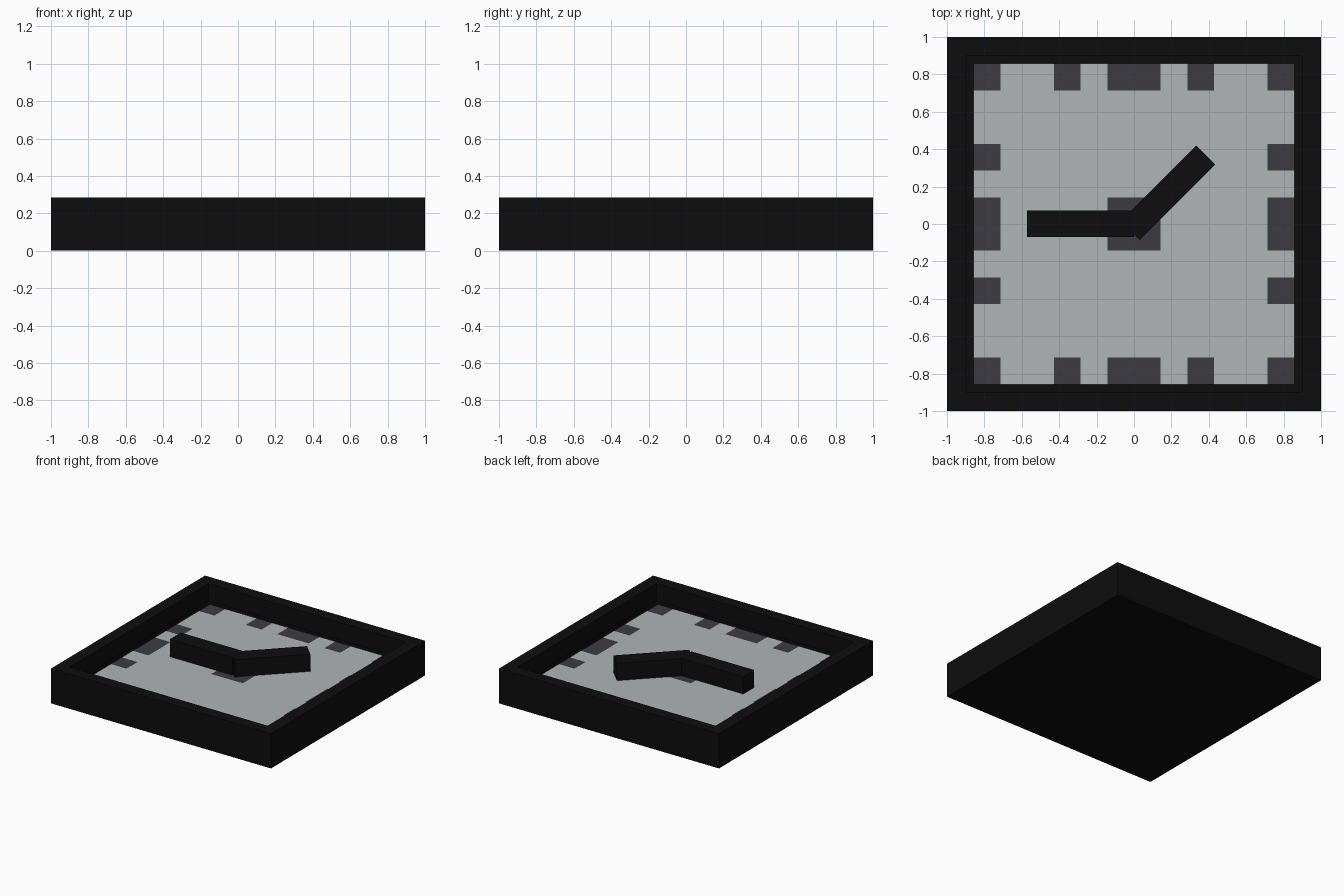
import bpy, bmesh, math
from mathutils import Matrix, Vector

if "Cube" in bpy.data.objects:
    bpy.data.objects.remove(bpy.data.objects["Cube"])

U = 1 / 7            # one design unit
FLOOR, TOP = U, 2 * U


def material(name, rgb):
    m = bpy.data.materials.new(name)
    m.diffuse_color = (*rgb, 1)
    m.use_nodes = True
    m.node_tree.nodes["Principled BSDF"].inputs["Base Color"].default_value = m.diffuse_color
    return m


BLACK = material("black", (0.004, 0.004, 0.004))
PALE = material("pale grey", (0.44, 0.46, 0.465))
DARK = material("dark grey", (0.046, 0.043, 0.053))


def finish(name, bm, *mats):
    me = bpy.data.meshes.new(name)
    bm.to_mesh(me)
    bm.free()
    for m in mats:
        me.materials.append(m)
    ob = bpy.data.objects.new(name, me)
    bpy.context.collection.objects.link(ob)
    return ob


# Square tray: box with its top face inset, then the inner rim dropped to the floor
bm = bmesh.new()
bmesh.ops.create_cube(bm, size=1, matrix=Matrix.Translation((0, 0, TOP / 2)) @ Matrix.Diagonal((2, 2, TOP, 1)))
top = max(bm.faces, key=lambda f: f.calc_center_median().z)
bmesh.ops.inset_region(bm, faces=[top], thickness=U)
inner = bmesh.ops.extrude_discrete_faces(bm, faces=[top])["faces"][0]
bmesh.ops.translate(bm, verts=inner.verts[:], vec=(0, 0, FLOOR - TOP))
bmesh.ops.delete(bm, geom=[inner], context="FACES_ONLY")   # dial closes the floor
finish("frame", bm, BLACK)

# Dial: 12 x 12 tiles, hour marks and hub coloured by tile position
bm = bmesh.new()
bmesh.ops.create_grid(bm, x_segments=12, y_segments=12, size=6 * U,
                      matrix=Matrix.Translation((0, 0, FLOOR)))
MARKS = {0, 3, 5, 6, 8, 11}
for f in bm.faces:
    c = f.calc_center_median()
    i, j = (math.floor(v / U + 6) for v in (c.x, c.y))
    rim = (j in (0, 11) and i in MARKS) or (i in (0, 11) and j in MARKS)
    hub = i in (5, 6) and j in (5, 6)
    f.material_index = 1 if rim or hub else 0
finish("dial", bm, PALE, DARK)


# Hands: bars starting at a pivot point and running along an angle
def hand(name, start, angle, top):
    bm = bmesh.new()
    size = Vector((4 * U, U, top - FLOOR))
    mat = (Matrix.Translation((*start, (FLOOR + top) / 2)) @ Matrix.Rotation(math.radians(angle), 4, "Z")
           @ Matrix.Translation((2 * U, 0, 0)) @ Matrix.Diagonal((*size, 1)))
    bmesh.ops.create_cube(bm, size=1, matrix=mat)
    finish(name, bm, BLACK)


hand("left_hand", (0, 0.002), 180, TOP)
hand("diagonal_hand", (-0.02, -0.035), 45, TOP - 0.001)
